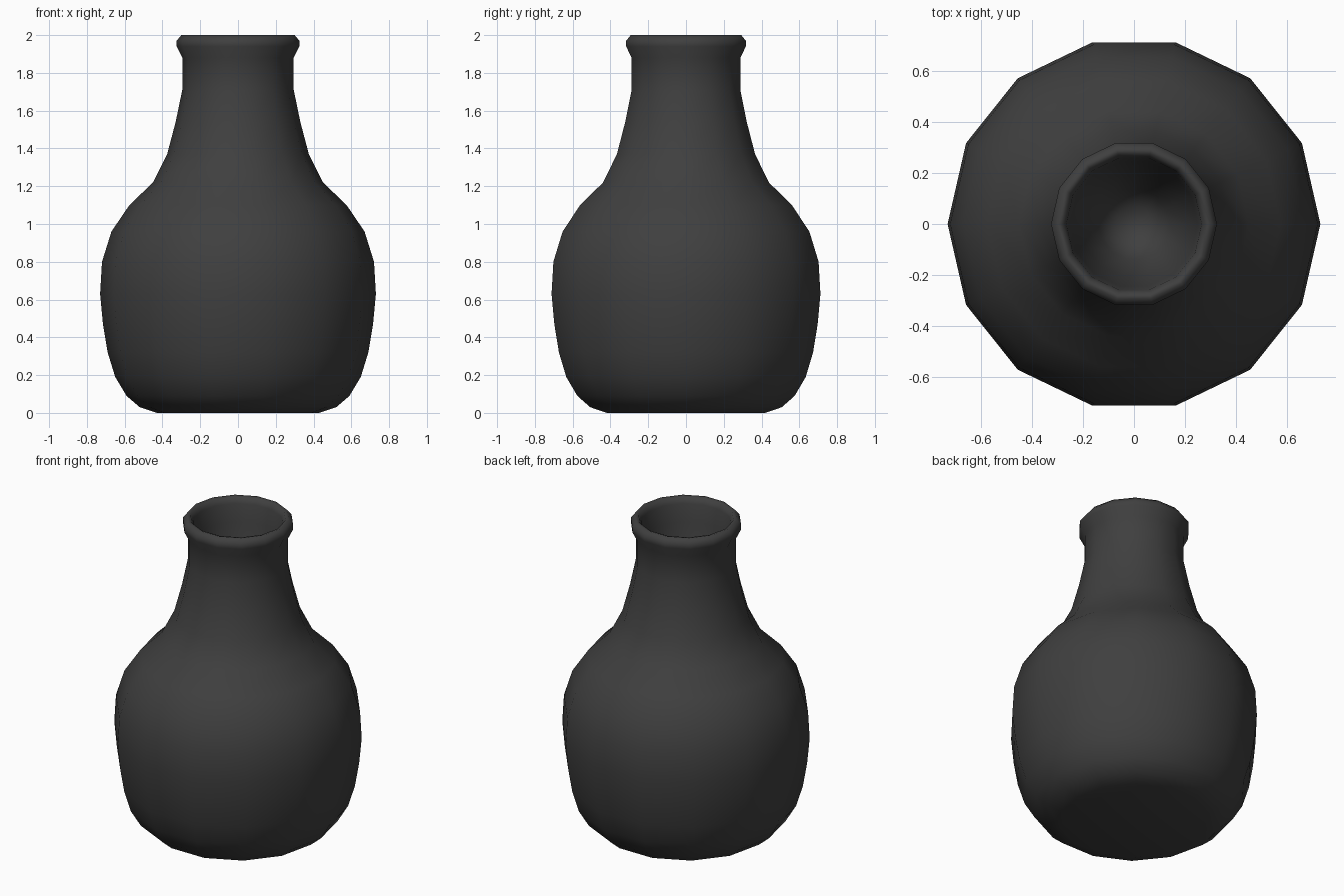
import bpy
import bmesh
import math

if "Cube" in bpy.data.objects:
    bpy.data.objects.remove(bpy.data.objects["Cube"], do_unlink=True)

SIDES = 14

# Charcoal clay material
clay = bpy.data.materials.new("charcoal clay")
clay.use_nodes = True
color = (0.05, 0.05, 0.05, 1)
clay.diffuse_color = color
clay.node_tree.nodes["Principled BSDF"].inputs["Base Color"].default_value = color

# Half profile (radius, height): base, belly, neck, rim, hollow mouth
base = [(0.43, 0), (0.52, 0.03), (0.59, 0.09)]
belly = [(0.65, 0.19), (0.69, 0.32), (0.715, 0.47), (0.73, 0.63),
         (0.72, 0.8), (0.67, 0.96), (0.575, 1.1)]
neck = [(0.45, 1.22), (0.375, 1.37), (0.33, 1.54), (0.295, 1.71), (0.295, 1.88)]
rim = [(0.325, 1.94), (0.325, 1.97), (0.3, 2), (0.28, 1.995), (0.265, 1.96)]
mouth = [(0.25, 1.85), (0.21, 1.64), (0.14, 1.42), (0.07, 1.33)]


def lathe(name, profile, sides, material):
    """Revolve a profile into rings, with closed ends."""
    bm = bmesh.new()
    rings = []
    for radius, z in profile:
        rings.append([bm.verts.new((radius * math.cos(math.tau * i / sides),
                                    radius * math.sin(math.tau * i / sides), z))
                      for i in range(sides)])
    for low, high in zip(rings, rings[1:]):
        for i in range(sides):
            j = (i + 1) % sides
            bm.faces.new((low[i], low[j], high[j], high[i]))
    bm.faces.new(reversed(rings[0]))
    bm.faces.new(rings[-1])
    mesh = bpy.data.meshes.new(name)
    for face in bm.faces:
        face.smooth = True
    bm.to_mesh(mesh)
    bm.free()
    mesh.materials.append(material)
    obj = bpy.data.objects.new(name, mesh)
    bpy.context.collection.objects.link(obj)
    return obj


lathe("vase", base + belly + neck + rim + mouth, SIDES, clay)
